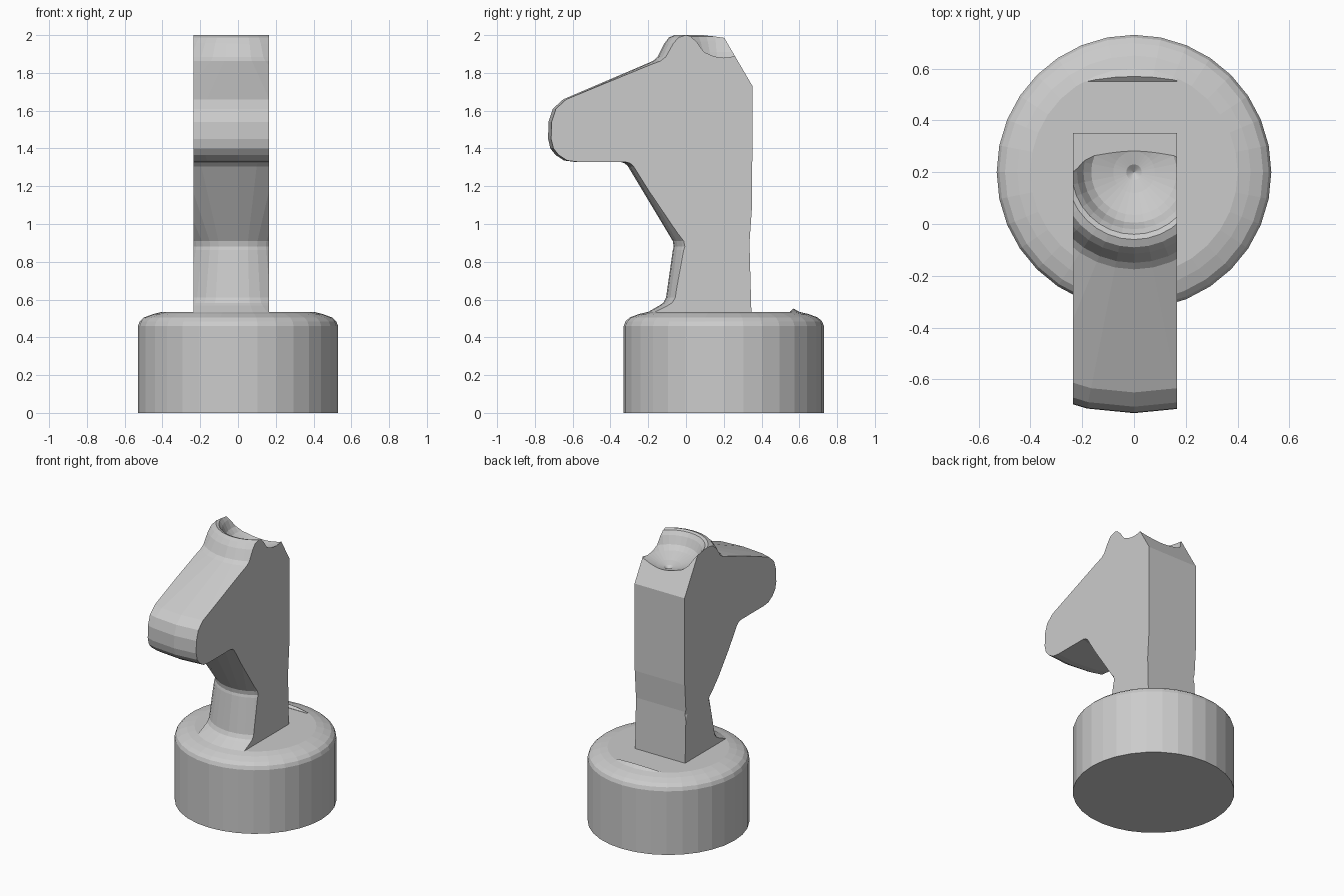
import bpy, bmesh, math

cube = bpy.data.objects.get("Cube")
if cube:
    bpy.data.objects.remove(cube, do_unlink=True)

AXIS_Y = 0.2
LEFT, RIGHT = 0.165, -0.235

grey = bpy.data.materials.new("plain_grey")
grey.use_nodes = True
grey.diffuse_color = (0.6, 0.6, 0.6, 1)
grey.node_tree.nodes["Principled BSDF"].inputs["Base Color"].default_value = (0.6, 0.6, 0.6, 1)


def make_object(name, bm):
    bmesh.ops.recalc_face_normals(bm, faces=bm.faces[:])
    mesh = bpy.data.meshes.new(name)
    bm.to_mesh(mesh)
    bm.free()
    mesh.materials.append(grey)
    obj = bpy.data.objects.new(name, mesh)
    bpy.context.collection.objects.link(obj)
    return obj


def lathe(name, profile, steps=32):
    """Turn a closed (radius, height) profile about the shared vertical axis."""
    bm = bmesh.new()
    verts = [bm.verts.new((0, AXIS_Y - r, z)) for r, z in profile]
    edges = [bm.edges.new(pair) for pair in zip(verts, verts[1:])]
    bmesh.ops.spin(bm, geom=verts + edges, cent=(0, AXIS_Y, 0), axis=(0, 0, 1),
                   angle=math.tau, steps=steps)
    bmesh.ops.remove_doubles(bm, verts=bm.verts[:], dist=0.0005)
    return make_object(name, bm)


def add_prism(bm, outline):
    """Extrude a (y, z) side outline across the width of the slab."""
    face = bm.faces.new([bm.verts.new((RIGHT, y, z)) for y, z in outline])
    new = bmesh.ops.extrude_face_region(bm, geom=[face])["geom"]
    moved = [v for v in new if isinstance(v, bmesh.types.BMVert)]
    bmesh.ops.translate(bm, verts=moved, vec=(LEFT - RIGHT, 0, 0))


# Round base with a softened shoulder
lathe("round_base", [(0, 0), (0.53, 0), (0.53, 0.46), (0.52, 0.485),
                     (0.498, 0.505), (0.45, 0.523), (0.40, 0.535), (0, 0.535)])

# Turned solid for the neck, muzzle and dished crown
head = lathe("head_and_neck", [
    (0, 0.45), (0.40, 0.45), (0.40, 0.535), (0.34, 0.569), (0.32, 0.583),
    (0.306, 0.61), (0.27, 0.862), (0.265, 0.88), (0.27, 0.91),
    (0.507, 1.305), (0.525, 1.322), (0.55, 1.329), (0.79, 1.329),
    (0.845, 1.336), (0.89, 1.365), (0.918, 1.40), (0.93, 1.45),
    (0.928, 1.54), (0.905, 1.61), (0.85, 1.66), (0.375, 1.863),
    (0.35, 1.885), (0.315, 1.955), (0.29, 1.988), (0.26, 2.0),
    (0.24, 1.993), (0.22, 1.965), (0.195, 1.91), (0.165, 1.88),
    (0.08, 1.85), (0.03, 1.838), (0, 1.815)])

# Slab shape that trims the sides and back, plus a thin lip behind
bm = bmesh.new()
add_prism(bm, [(-1, 0.5), (0.347, 0.5), (0.336, 0.9), (0.35, 1.1),
               (0.352, 1.73), (0.2, 1.99), (0.14, 2.1), (-1, 2.1)])
add_prism(bm, [(0.55, 0.5), (0.8, 0.5), (0.8, 0.6), (0.63, 0.6), (0.55, 0.537)])
cutter = make_object("slab_cutter", bm)

trim = head.modifiers.new("trim", "BOOLEAN")
trim.operation = "INTERSECT"
trim.solver = "EXACT"
trim.object = cutter
bpy.context.view_layer.update()
trimmed = bpy.data.meshes.new_from_object(head.evaluated_get(bpy.context.evaluated_depsgraph_get()))
head.modifiers.clear()
head.data = trimmed
bpy.data.objects.remove(cutter, do_unlink=True)
